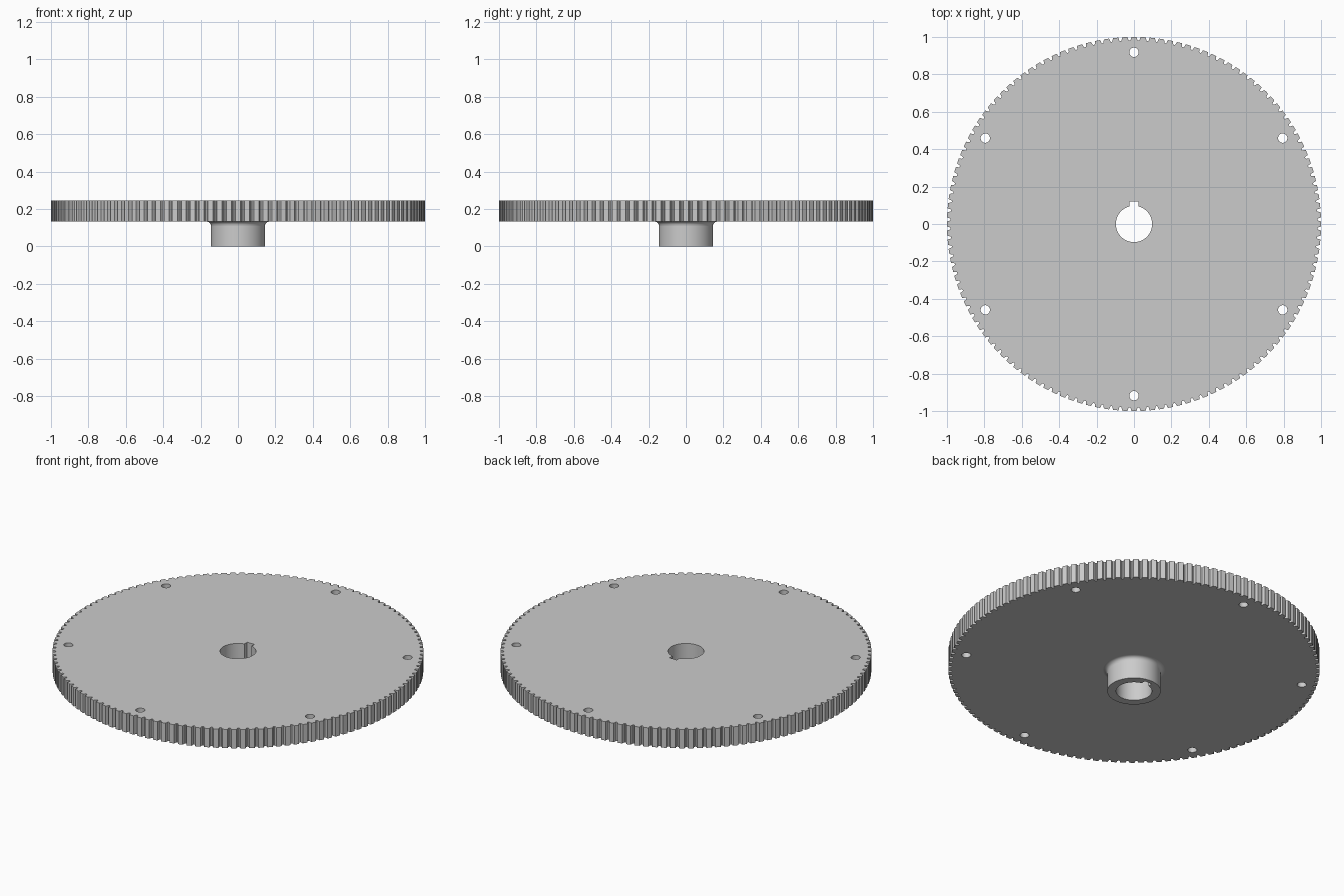
import bpy
import bmesh
from math import pi, sin, cos, asin, radians

cube = bpy.data.objects.get("Cube")
if cube:
    bpy.data.objects.remove(cube)

TEETH = 128
HUB_TOP, TOP = 0.132, 0.244
HUB_R, BORE_R, FILLET = 0.144, 0.097, 0.022
KEY_HALF, KEY_TOP = 0.024, 0.121

steel = bpy.data.materials.new("grey steel")
steel.use_nodes = True
colour = (0.6, 0.6, 0.6, 1)
steel.diffuse_color = colour
steel.node_tree.nodes["Principled BSDF"].inputs["Base Color"].default_value = colour


def polar(r, a):
    return (r * cos(a), r * sin(a))


def circle(r, n, cx=0, cy=0):
    return [(cx + r * cos(2 * pi * i / n), cy + r * sin(2 * pi * i / n)) for i in range(n)]


def add_object(name, mesh):
    mesh.materials.clear()
    mesh.materials.append(steel)
    ob = bpy.data.objects.new(name, mesh)
    bpy.context.collection.objects.link(ob)
    bpy.ops.object.select_all(action='DESELECT')
    ob.select_set(True)
    bpy.context.view_layer.objects.active = ob
    bpy.ops.object.shade_smooth_by_angle(angle=radians(30))
    return ob


def plate(name, loops, z0, z1, open_top=False):
    """Extrude an outline with holes between two heights."""
    curve = bpy.data.curves.new(name, 'CURVE')
    curve.dimensions = '2D'
    curve.fill_mode = 'BOTH'
    curve.extrude = (z1 - z0) / 2
    for loop in loops:
        spline = curve.splines.new('POLY')
        spline.points.add(len(loop) - 1)
        for point, (x, y) in zip(spline.points, loop):
            point.co = (x, y, 0, 1)
        spline.use_cyclic_u = True
    temp = bpy.data.objects.new(name + "_outline", curve)
    bpy.context.collection.objects.link(temp)
    bpy.context.view_layer.update()
    graph = bpy.context.evaluated_depsgraph_get()
    mesh = bpy.data.meshes.new_from_object(temp.evaluated_get(graph))
    bpy.data.objects.remove(temp)
    bm = bmesh.new()
    bm.from_mesh(mesh)
    bmesh.ops.translate(bm, verts=bm.verts, vec=(0, 0, (z0 + z1) / 2))
    bmesh.ops.remove_doubles(bm, verts=bm.verts, dist=1e-5)
    bmesh.ops.recalc_face_normals(bm, faces=bm.faces)
    if open_top:
        lid = [f for f in bm.faces if all(v.co.z > z1 - 1e-4 for v in f.verts)]
        bmesh.ops.delete(bm, geom=lid, context='FACES')
    bm.to_mesh(mesh)
    bm.free()
    mesh.name = name
    return add_object(name, mesh)


# Toothed rim outline: flat tips with rounded grooves between them
tooth = [(-0.28, 1.0), (0, 1.0), (0.28, 1.0), (0.335, 0.993),
         (0.37, 0.985), (0.43, 0.981), (0.57, 0.981), (0.63, 0.985), (0.665, 0.993)]
rim = [polar(r, (i + t) * 2 * pi / TEETH) for i in range(TEETH) for t, r in tooth]

# Bore with a square keyway on the back side
gap = asin(KEY_HALF / BORE_R)
steps = 48
bore = [polar(BORE_R, pi / 2 + gap + (2 * pi - 2 * gap) * i / steps) for i in range(steps + 1)]
bore += [(KEY_HALF, KEY_TOP), (-KEY_HALF, KEY_TOP)]

# Six bolt holes
holes = [circle(0.025, 24, *polar(0.918, pi / 2 + k * pi / 3)) for k in range(6)]

plate("gear_disc", [rim, bore] + holes, HUB_TOP, TOP)
plate("hub", [circle(HUB_R, 64), bore], 0, HUB_TOP, open_top=True)

# Concave fillet where the hub meets the disc
bm = bmesh.new()
rings = []
for k in range(7):
    a = pi / 2 * k / 6
    r = HUB_R + FILLET * (1 - cos(a))
    z = HUB_TOP - FILLET * (1 - sin(a))
    rings.append([bm.verts.new((x, y, z)) for x, y in circle(r, 64)])
for low, high in zip(rings, rings[1:]):
    for i in range(64):
        j = (i + 1) % 64
        bm.faces.new((low[i], low[j], high[j], high[i]))
fillet_mesh = bpy.data.meshes.new("hub_fillet")
bm.to_mesh(fillet_mesh)
bm.free()
add_object("hub_fillet", fillet_mesh)
